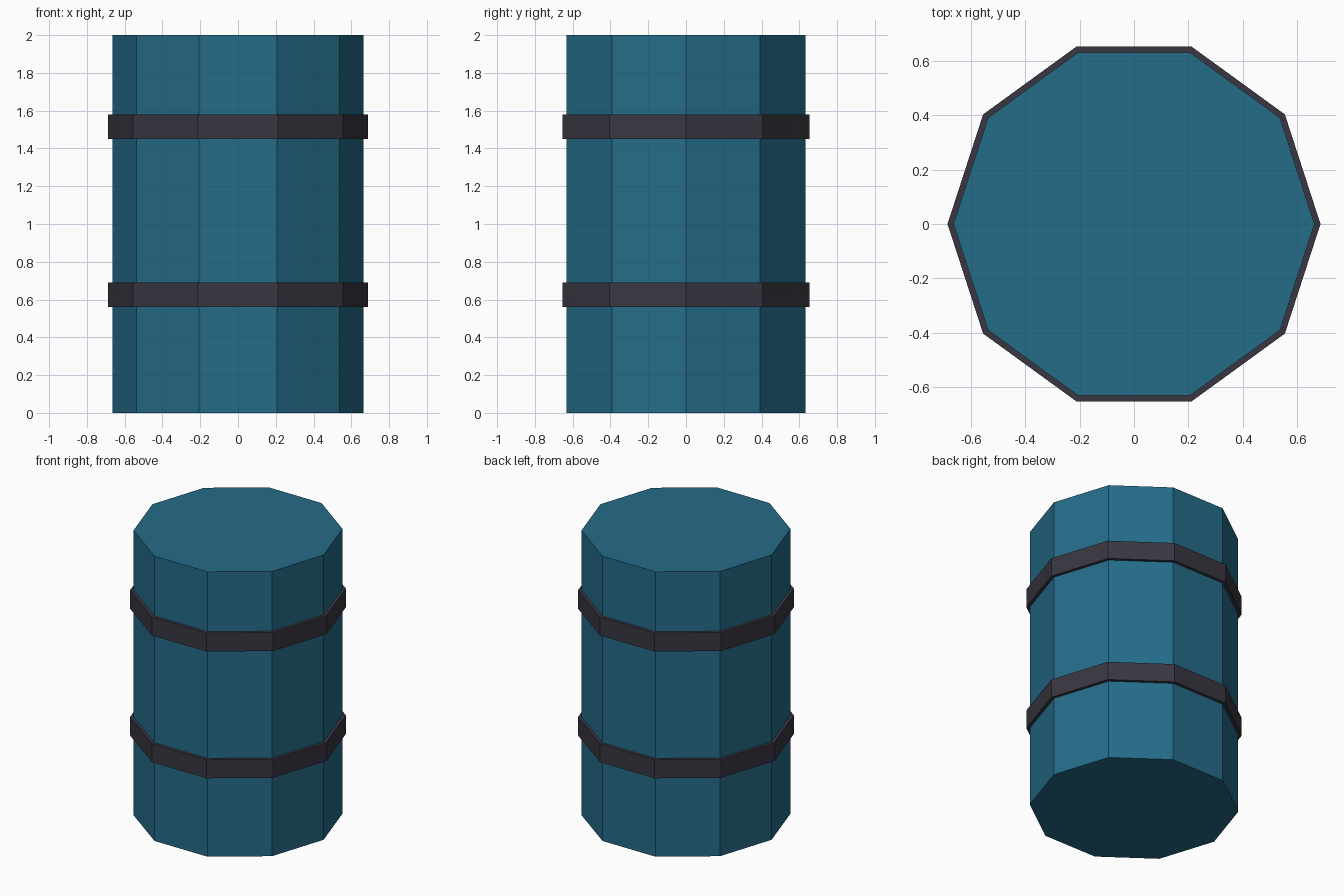
import bpy, bmesh, math

if "Cube" in bpy.data.objects:
    bpy.data.objects.remove(bpy.data.objects["Cube"])

SIDES = 10


def material(name, rgb):
    m = bpy.data.materials.new(name)
    m.diffuse_color = (*rgb, 1)
    m.use_nodes = True
    m.node_tree.nodes["Principled BSDF"].inputs["Base Color"].default_value = m.diffuse_color
    return m


def ring(bm, r, z):
    # one corner lies on the +x axis
    return [bm.verts.new((r * math.cos(math.tau * i / SIDES),
                          r * math.sin(math.tau * i / SIDES), z)) for i in range(SIDES)]


def bridge(bm, a, b):
    for i in range(SIDES):
        j = (i + 1) % SIDES
        bm.faces.new((a[i], a[j], b[j], b[i]))


def finish(bm, name, mat):
    bmesh.ops.recalc_face_normals(bm, faces=bm.faces)
    mesh = bpy.data.meshes.new(name)
    bm.to_mesh(mesh)
    bm.free()
    mesh.materials.append(mat)
    bpy.context.collection.objects.link(bpy.data.objects.new(name, mesh))


teal = material("teal paint", (0.018, 0.150, 0.250))
dark = material("dark metal", (0.041, 0.037, 0.053))

# Barrel body: closed ten-sided drum
R = 0.665
bm = bmesh.new()
bottom, top = ring(bm, R, 0), ring(bm, R, 2)
bridge(bm, bottom, top)
bm.faces.new(bottom)
bm.faces.new(top)
finish(bm, "barrel_body", teal)

# Hoops: flat bands around the body
for name, z0, z1 in (("lower_hoop", 0.56, 0.69), ("upper_hoop", 1.45, 1.58)):
    bm = bmesh.new()
    profile = [(R - 0.01, z0), (R + 0.022, z0), (R + 0.022, z1), (R - 0.01, z1)]
    rings = [ring(bm, r, z) for r, z in profile]
    for k in range(4):
        bridge(bm, rings[k], rings[(k + 1) % 4])
    finish(bm, name, dark)
